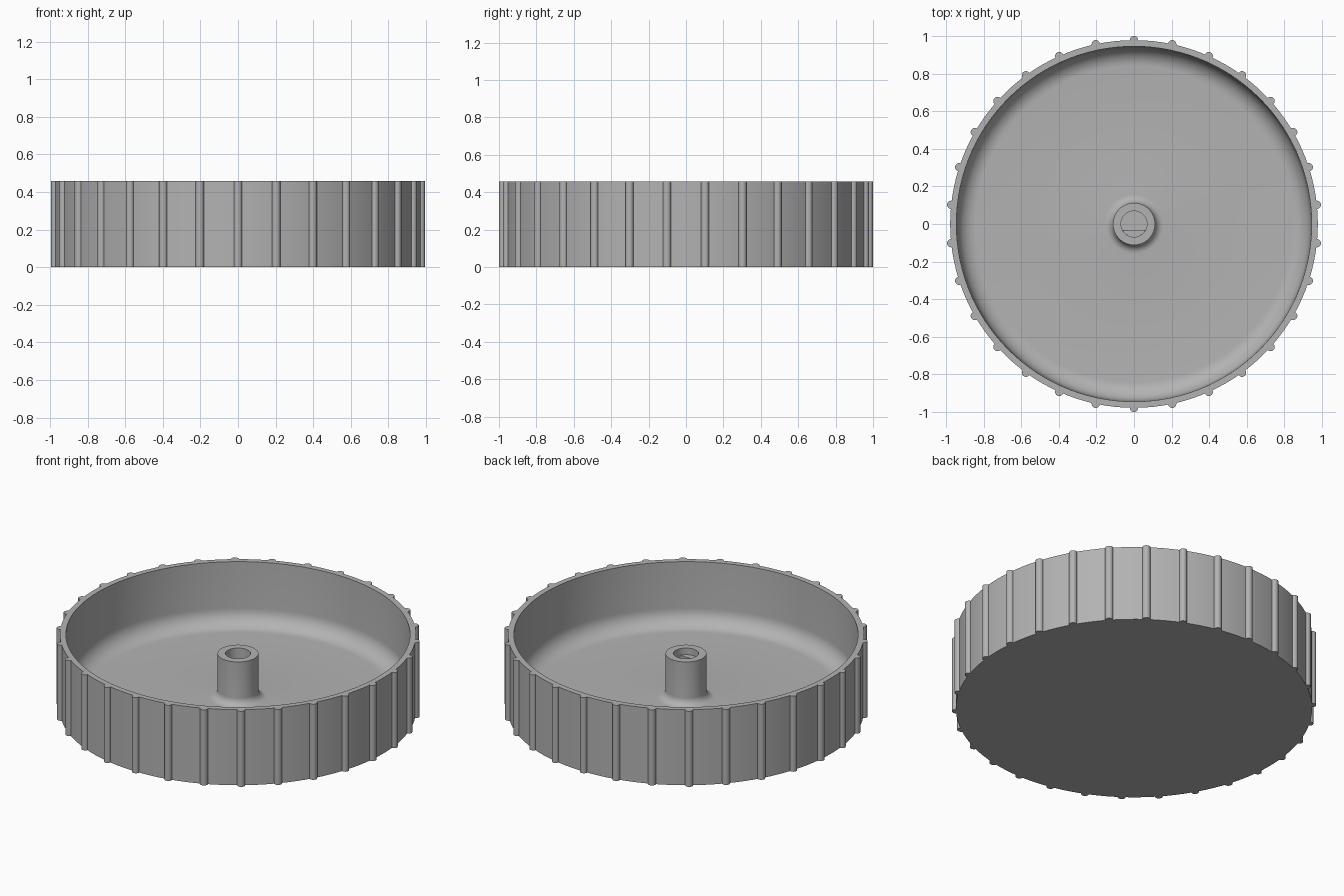
import bpy, bmesh, math
from mathutils import Matrix, Vector

if "Cube" in bpy.data.objects:
    bpy.data.objects.remove(bpy.data.objects["Cube"], do_unlink=True)

HEIGHT, WALL_R, RIB_R = 0.458, 0.978, 0.022
FLOOR, POST_TOP, POST_R, BORE_R = 0.08, 0.343, 0.112, 0.069

grey = bpy.data.materials.new("grey plastic")
grey.use_nodes = True
grey.diffuse_color = (0.45, 0.45, 0.45, 1)
grey.node_tree.nodes["Principled BSDF"].inputs["Base Color"].default_value = grey.diffuse_color


def finish(name, bm):
    bmesh.ops.remove_doubles(bm, verts=bm.verts, dist=1e-5)
    bmesh.ops.recalc_face_normals(bm, faces=bm.faces)
    mesh = bpy.data.meshes.new(name)
    bm.to_mesh(mesh)
    bm.free()
    mesh.materials.append(grey)
    obj = bpy.data.objects.new(name, mesh)
    bpy.context.collection.objects.link(obj)
    bpy.ops.object.select_all(action='DESELECT')
    obj.select_set(True)
    bpy.context.view_layer.objects.active = obj
    bpy.ops.object.shade_smooth_by_angle(angle=math.radians(35))
    return obj


def arc(cx, cy, r, start, end, steps):
    angles = [math.radians(start + (end - start) * i / steps) for i in range(steps + 1)]
    return [(cx + r * math.cos(a), cy + r * math.sin(a)) for a in angles]


def prism(bm, outline, z0, z1, turn=0.0):
    verts = [bm.verts.new((x, y, z0)) for x, y in outline]
    face = bm.faces.new(verts)
    top = bmesh.ops.extrude_face_region(bm, geom=[face])["geom"]
    moved = [g for g in top if isinstance(g, bmesh.types.BMVert)]
    bmesh.ops.translate(bm, verts=moved, vec=Vector((0, 0, z1 - z0)))
    bmesh.ops.rotate(bm, verts=verts + moved, cent=(0, 0, 0), matrix=Matrix.Rotation(turn, 3, 'Z'))


# Dish with its centre post, turned from one profile
profile = [(0, 0), (WALL_R, 0), (WALL_R, HEIGHT), (0.945, HEIGHT)]
profile += arc(0.84, FLOOR + 0.1, 0.1, 0, -90, 10)
profile += arc(POST_R + 0.045, FLOOR + 0.045, 0.045, 270, 180, 8)
profile += [(POST_R, POST_TOP), (BORE_R, POST_TOP), (BORE_R, FLOOR), (0, FLOOR)]
bm = bmesh.new()
verts = [bm.verts.new((r, 0, z)) for r, z in profile]
edges = [bm.edges.new(pair) for pair in zip(verts, verts[1:])]
bmesh.ops.spin(bm, geom=verts + edges, cent=(0, 0, 0), axis=(0, 0, 1),
               angle=math.tau, steps=120, use_merge=True)
finish("dish_with_post", bm)

# Grip ribs around the wall
bm = bmesh.new()
rib = arc(WALL_R, 0, RIB_R, -100, 100, 12)
for i in range(30):
    prism(bm, rib, 0, HEIGHT, math.radians(90 + 12 * i))
finish("grip_ribs", bm)

# Flat side of the shaft hole, set below the post top
bm = bmesh.new()
half = math.degrees(math.acos(0.031 / BORE_R))
prism(bm, arc(0, 0, BORE_R, -90 - half, -90 + half, 12), FLOOR, POST_TOP - 0.04)
finish("shaft_flat", bm)
